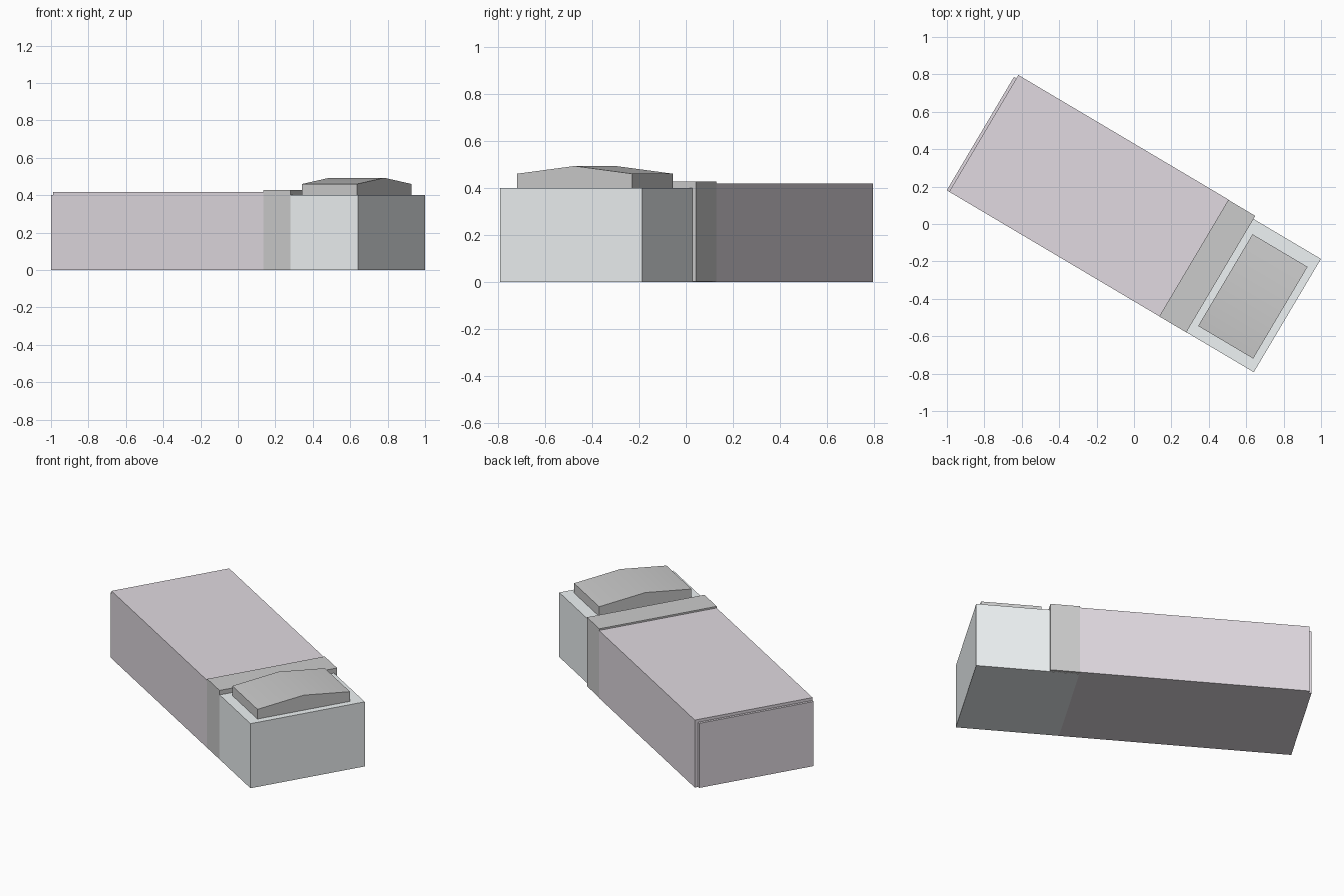
import bpy
from math import radians

if "Cube" in bpy.data.objects:
    bpy.data.objects.remove(bpy.data.objects["Cube"])

YAW = radians(-30.66)


def material(name, rgb):
    m = bpy.data.materials.new(name)
    m.diffuse_color = (*rgb, 1)
    m.use_nodes = True
    m.node_tree.nodes["Principled BSDF"].inputs["Base Color"].default_value = m.diffuse_color
    return m


def prism(name, s0, s1, profile, mat=None):
    """Extrude a (t, z) profile along the building's long axis."""
    n = len(profile)
    verts = [(s, t, z) for s in (s0, s1) for t, z in profile]
    faces = [tuple(reversed(range(n))), tuple(range(n, 2 * n))]
    faces += [(i, (i + 1) % n, n + (i + 1) % n, n + i) for i in range(n)]
    mesh = bpy.data.meshes.new(name)
    mesh.from_pydata(verts, [], faces)
    ob = bpy.data.objects.new(name, mesh)
    bpy.context.collection.objects.link(ob)
    ob.rotation_euler.z = YAW
    if mat:
        mesh.materials.append(mat)
    return ob


def block(name, s0, s1, t0, t1, z0, z1, mat=None):
    return prism(name, s0, s1, [(t0, z0), (t1, z0), (t1, z1), (t0, z1)], mat)


mauve = material("mauve", (0.75, 0.70, 0.75))
pale = material("pale_blue_grey", (0.86, 0.90, 0.91))

# Main hall: inner body and the slightly larger shell around it
block("hall_body", -0.953, 0.368, -0.355, 0.349, 0, 0.40, mauve)
block("hall_shell", -0.938, 0.368, -0.3555, 0.370, 0, 0.418, mauve)

# End wing and the raised dividing wall
block("end_wing", 0.368, 0.955, -0.355, 0.349, 0, 0.40, pale)
block("dividing_wall", 0.368, 0.536, -0.356, 0.368, 0.001, 0.428)

# Shallow ridged roof cap on the end wing
cap = prism("roof_cap", 0.573, 0.915,
            [(-0.294, 0.40), (0.276, 0.40), (0.276, 0.46),
             (-0.009, 0.493), (-0.294, 0.46)])
bpy.context.view_layer.objects.active = cap
cap.select_set(True)
bpy.ops.object.shade_smooth_by_angle(angle=radians(30))
